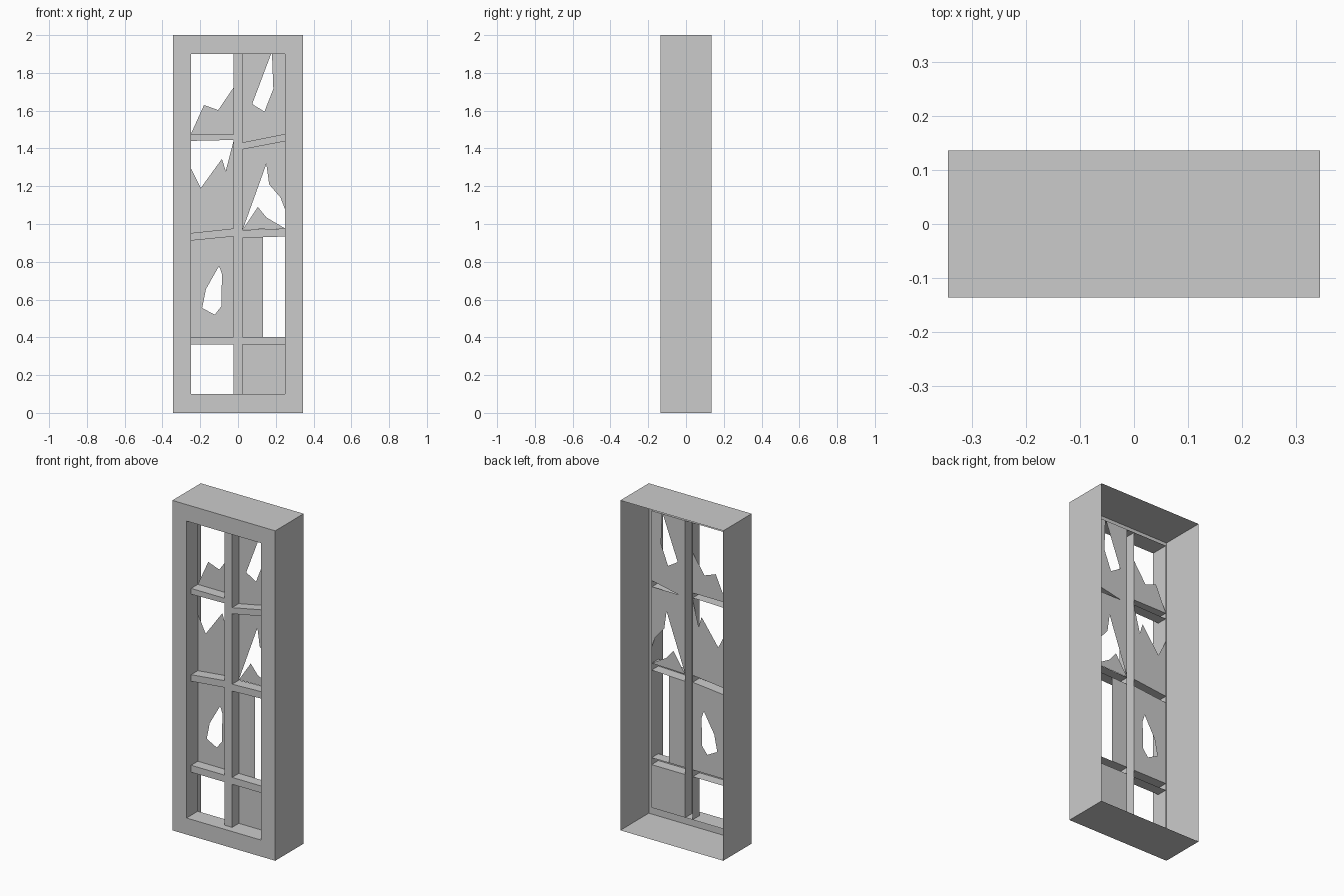
import bpy, bmesh

cube = bpy.data.objects.get("Cube")
if cube:
    bpy.data.objects.remove(cube, do_unlink=True)

grey = bpy.data.materials.new("plain_grey")
grey.use_nodes = True
grey.diffuse_color = (0.6, 0.6, 0.6, 1)
grey.node_tree.nodes["Principled BSDF"].inputs["Base Color"].default_value = (0.6, 0.6, 0.6, 1)

FRONT, BACK = -0.136, 0.136      # outer casing depth
BAR, PANE = -0.092, -0.028       # glazing bar front, glass plane
W, H = 0.345, 2.0                # half width, height
IN, LOW, HIGH = 0.25, 0.1, 1.9   # opening
MID = 0.025                      # half width of the mullion


def finish(name, bm):
    mesh = bpy.data.meshes.new(name)
    bm.to_mesh(mesh)
    bm.free()
    mesh.materials.append(grey)
    obj = bpy.data.objects.new(name, mesh)
    bpy.context.collection.objects.link(obj)
    return obj


def bridge(name, rows, closed):
    """Join successive rows of points with quads."""
    bm = bmesh.new()
    rows = [[bm.verts.new(p) for p in row] for row in rows]
    for a, b in zip(rows, rows[1:]):
        n = len(a)
        for i in range(n if closed else n - 1):
            j = (i + 1) % n
            bm.faces.new((a[i], a[j], b[j], b[i]))
    return finish(name, bm)


def rect(w, low, high, y):
    return [(-w, y, low), (w, y, low), (w, y, high), (-w, y, high)]


def channel(name, lower, upper):
    """Bar with a front and two flanges, open at the back."""
    rows = [[(x, y, z) for x, z in edge] for edge, y in
            ((lower, PANE), (lower, BAR), (upper, BAR), (upper, PANE))]
    return bridge(name, rows, False)


def pane(name, outline, hole=()):
    """Flat sheet of glass, with an optional broken hole."""
    bm = bmesh.new()
    edges = []
    for loop in (outline, hole):
        vs = [bm.verts.new((x, PANE, z)) for x, z in loop]
        edges += [bm.edges.new((vs[i - 1], vs[i])) for i in range(len(vs))]
    bmesh.ops.triangle_fill(bm, edges=edges, use_beauty=True, normal=(0, -1, 0))
    for f in bm.faces:
        f.normal_update()
        if f.normal.y > 0:
            f.normal_flip()
    return finish(name, bm)


# Casing: outer walls, front border and reveal, open at the back
bridge("casing", [rect(W, 0, H, BACK), rect(W, 0, H, FRONT),
                  rect(IN, LOW, HIGH, FRONT), rect(IN, LOW, HIGH, PANE)], True)

# Upright mullion
channel("mullion", [(MID, LOW), (MID, HIGH)], [(-MID, LOW), (-MID, HIGH)])

# Crooked cross bars: inner-to-outer heights of lower and upper edges
bars = {
    "right_top_bar": (-IN, -MID, 1.44, 1.445, 1.475, 1.475),
    "right_middle_bar": (-IN, -MID, 0.912, 0.934, 0.952, 0.976),
    "right_bottom_bar": (-IN, -MID, 0.361, 0.361, 0.403, 0.403),
    "left_top_bar": (MID, IN, 1.395, 1.438, 1.432, 1.477),
    "left_middle_bar": (MID, IN, 0.926, 0.934, 0.968, 0.976),
    "left_bottom_bar": (MID, IN, 0.361, 0.361, 0.403, 0.403),
}
for name, (x0, x1, a, b, c, d) in bars.items():
    channel(name, [(x0, a), (x1, b)], [(x0, c), (x1, d)])

# Broken glass, right column from the top
pane("right_top_glass", [(-IN, 1.475), (-.18, 1.63), (-.105, 1.603), (-MID, 1.72), (-MID, 1.475)])
pane("right_upper_glass", [(-IN, .952), (-IN, 1.297), (-.197, 1.19), (-.085, 1.345),
                           (-.065, 1.28), (-MID, 1.435), (-MID, .976)])
pane("right_lower_glass", [(-IN, .403), (-MID, .403), (-MID, .934), (-IN, .912)],
     [(-.1, .778), (-.085, .735), (-.088, .565), (-.123, .52), (-.19, .555), (-.17, .655)])

# Broken glass, left column from the top
pane("left_top_glass", [(MID, 1.44), (.07, 1.44), (IN, 1.477), (IN, HIGH), (.18, HIGH),
                        (.187, 1.715), (.14, 1.595), (.075, 1.635), (.175, HIGH), (MID, HIGH)])
pane("left_upper_glass", [(MID, .97), (.15, 1.318), (.165, 1.21), (.225, 1.14),
                          (IN, 1.075), (IN, 1.44), (MID, 1.44)])
pane("left_upper_shard", [(MID, .97), (.105, 1.09), (.15, 1.035), (IN, .976)])
pane("left_lower_glass", [(MID, .403), (.132, .403), (.132, .93), (MID, .926)])
pane("left_bottom_glass", [(MID, LOW), (IN, LOW), (IN, .361), (MID, .361)])
